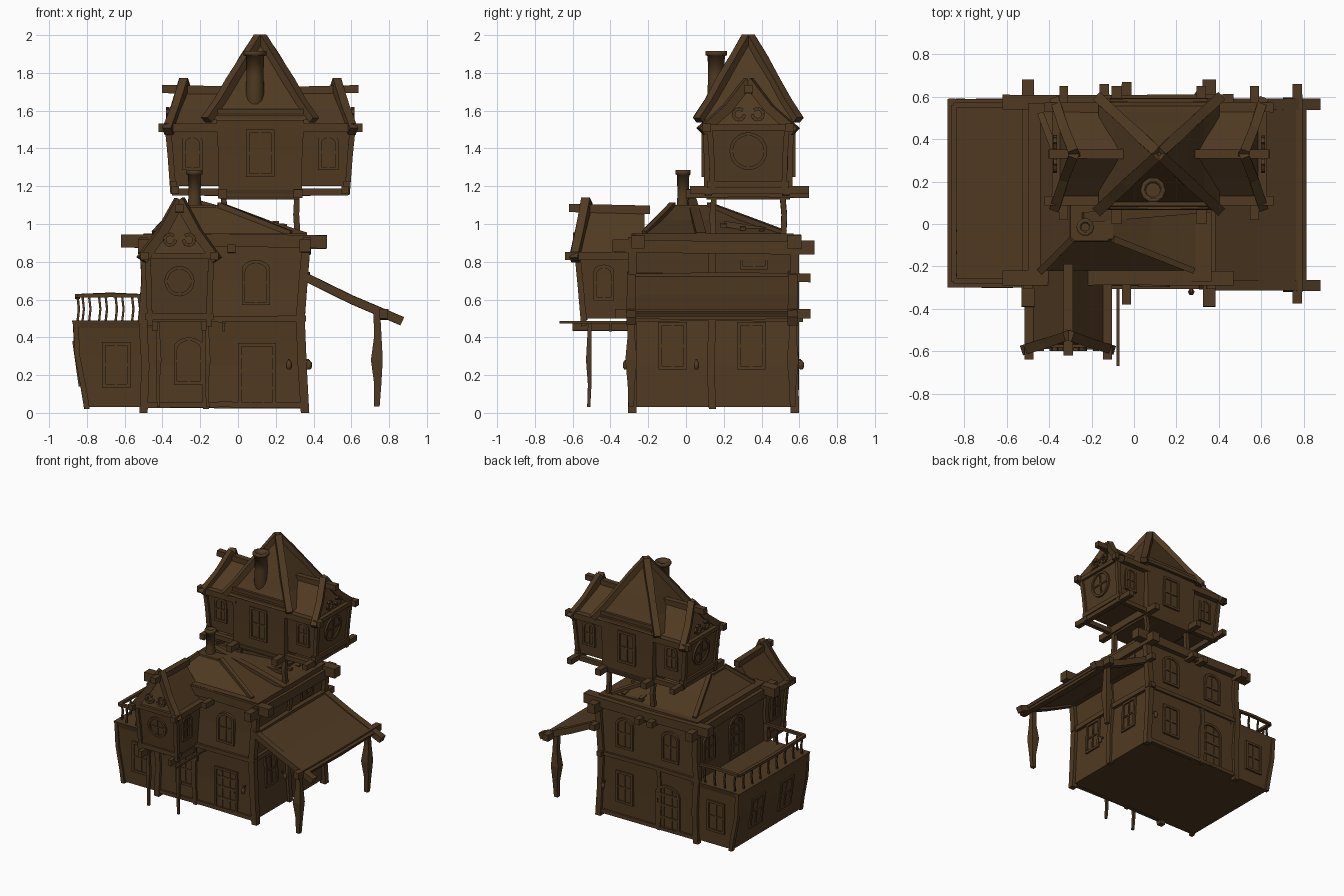
import bpy, bmesh, math, random
from mathutils import Vector as V

if "Cube" in bpy.data.objects:
    bpy.data.objects.remove(bpy.data.objects["Cube"])
random.seed(4)

wood = bpy.data.materials.new("dark brown wood")
wood.diffuse_color = (0.080, 0.042, 0.016, 1)
wood.use_nodes = True
wood.node_tree.nodes["Principled BSDF"].inputs["Base Color"].default_value = wood.diffuse_color


def loft(name, rings, caps=True, smooth=False):
    """Skin a list of equal-length closed rings."""
    bm = bmesh.new()
    vs = [[bm.verts.new(p) for p in r] for r in rings]
    n = len(rings[0])
    for a, b in zip(vs, vs[1:]):
        for i in range(n):
            bm.faces.new((a[i], a[(i + 1) % n], b[(i + 1) % n], b[i]))
    if caps:
        bm.faces.new(vs[0])
        bm.faces.new(vs[-1])
    bmesh.ops.recalc_face_normals(bm, faces=bm.faces)
    for f in bm.faces:
        f.smooth = smooth and len(f.verts) == 4
    me = bpy.data.meshes.new(name)
    bm.to_mesh(me)
    bm.free()
    me.materials.append(wood)
    ob = bpy.data.objects.new(name, me)
    bpy.context.collection.objects.link(ob)
    return ob


def beam(name, pts, w, h=None, taper=None):
    """Square timber swept along a polyline."""
    h = h or w
    pts = [V(p) for p in pts]
    d = (pts[-1] - pts[0]).normalized()
    s = V((1, 0, 0)) if abs(d.z) > 0.95 else d.cross(V((0, 0, 1))).normalized()
    t = s.cross(d)
    rings = []
    for i, p in enumerate(pts):
        k = taper[i] if taper else 1 + random.uniform(-.08, .08)
        rings.append([p + s * a * w * k / 2 + t * b * h * k / 2
                      for a, b in ((-1, -1), (1, -1), (1, 1), (-1, 1))])
    return loft(name, rings)


def sag(a, b, amt=0.008):
    """Three-point slightly crooked path."""
    a, b = V(a), V(b)
    return [a, (a + b) / 2 + V((0, 0, random.uniform(-amt, amt))), b]


def box_rings(name, rows):
    """Rows of (z, x0, x1, y0, y1)."""
    return loft(name, [[(a, c, z), (b, c, z), (b, d, z), (a, d, z)] for z, a, b, c, d in rows])


def tube(name, x, y, rows, n=10):
    return loft(name, [[(x + r * math.cos(i * math.tau / n), y + r * math.sin(i * math.tau / n), z)
                        for i in range(n)] for z, r in rows], smooth=True)


def opening(name, g, u, v, w, h, kind="rect", door=False):
    """Window or door; g maps (u, v, outward) to world."""
    if kind == "round":
        out = [(math.cos(i * math.tau / 20) * w / 2, math.sin(i * math.tau / 20) * w / 2) for i in range(20)]
    elif kind == "arch":
        out = [(-w / 2, -h / 2), (w / 2, -h / 2)]
        out += [(w / 2 * math.cos(i * math.pi / 8), h / 2 - w * .35 + w * .35 * math.sin(i * math.pi / 8))
                for i in range(9)]
    else:
        out = [(-w / 2, -h / 2), (w / 2, -h / 2), (w / 2, h / 2), (-w / 2, h / 2)]
    kx, ky = 1 - .036 / w, 1 - .036 / h

    def ring(a, b, d):
        return [g(u + p * a, v + q * b, d) for p, q in out]
    loft(name + "_frame", [ring(1, 1, -.01), ring(1, 1, .014), ring(kx, ky, .014), ring(kx, ky, -.01)], False)
    loft(name + "_panel", [ring(kx, ky, -.01), ring(kx, ky, .003)])

    def bar(a0, a1, b0, b1):
        loft(name + "_bar", [[g(u + a, v + b, d) for a, b in ((a0, b0), (a1, b0), (a1, b1), (a0, b1))]
                             for d in (0, .010)])
    if door:
        for k in (-.22, .05, .28):
            bar(-w / 2 * kx, w / 2 * kx, k * h - .008, k * h + .008)
        for k in (-.17, .17):
            bar(k * w - .003, k * w + .003, -h / 2, h * .42)
        bar(w * .3, w * .36, -.01, .02)
    else:
        bar(-w / 2 * kx, w / 2 * kx, -.006, .006)
        bar(-.006, .006, -h / 2 * ky, h / 2 * ky)


front = lambda y: (lambda u, v, d: (u, y - d, v))
back = lambda y: (lambda u, v, d: (u, y + d, v))
right = lambda x, k=0: (lambda u, v, d: (x + d + k * v, u, v))
left = lambda x, k=0: (lambda u, v, d: (x - d + k * v, u, v))

# Main house walls, terrace extension
box_rings("main_walls", [(.03, -.48, .35, -.285, .575), (.25, -.49, .34, -.28, .575), (.5, -.5, .325, -.29, .58),
                         (.7, -.49, .34, -.275, .575), (.95, -.5, .365, -.27, .57)])
box_rings("terrace_block", [(.03, -.81, -.45, -.285, .575), (.12, -.825, -.45, -.285, .575), (.3, -.86, -.45, -.285, .575),
                            (.45, -.87, -.45, -.29, .58), (.49, -.88, -.45, -.30, .59)])
for y in (-.285, .575):
    beam("corner_post_left", [(-.5, y, 0), (-.49, y, .25), (-.505, y, .5), (-.49, y, .7), (-.5, y, .93)], .045)
    beam("corner_post_right", [(.355, y, 0), (.34, y, .25), (.33, y, .5), (.345, y, .7), (.365, y, .93)], .045)
    beam("terrace_post", [(-.80, y, .02), (-.815, y, .12), (-.85, y, .3), (-.86, y, .49)], .03)
    beam("floor_band", sag((-.53, y, .5), (.36, y, .5)), .04, .03)
    beam("base_band", sag((-.5, y, .04), (.36, y, .04)), .03, .03)
    beam("middle_post", [(-.17, y, .02), (-.18, y, .25), (-.17, y, .5)], .03)
beam("side_post", [(.35, .14, .02), (.34, .13, .25), (.33, .14, .5), (.35, .14, .9)], .04)
beam("side_band", sag((.33, -.3, .5), (.33, .62, .5)), .04)
# Terrace railing on three sides
rail = [(-.5, -.27), (-.85, -.27), (-.85, .56), (-.5, .56)]
for (x0, y0), (x1, y1), n in zip(rail, rail[1:], (4, 8, 4)):
    beam("terrace_rail", sag((x0, y0, .62), (x1, y1, .62)), .025, .02)
    for i in range(n):
        t = (i + .3) / n
        x, y = x0 + (x1 - x0) * t, y0 + (y1 - y0) * t
        beam("baluster", [(x, y, .48), (x + .008, y, .55), (x, y, .62)], .012)

# Eave beams of the main house
for y in (-.255, .575):
    beam("eave_beam", sag((-.62, y, .91), (.47, y, .905)), .07, .07)
for x in (-.5, .355):
    beam("cross_beam", sag((x, -.39, .885), (x, .68, .875)), .06, .07)
beam("small_joist", sag((-.035, -.38, .87), (-.035, .67, .87)), .045)
beam("small_joist", sag((-.14, .3, .87), (-.14, .66, .87)), .045)
# Main roof: truncated hip with hip timbers, chimney and hatch
box_rings("main_roof", [(.92, -.47, .34, -.25, .55), (.95, -.44, .29, -.22, .52), (1.02, -.37, .08, -.15, .31), (1.10, -.29, -.1, -.07, .12)])
for a, b in (((-.44, -.22), (-.29, -.07)), ((.28, -.22), (-.1, -.07)), ((.29, .52), (-.1, .12)), ((-.44, .52), (-.29, .12))):
    beam("hip_timber", [(*a, .95), ((a[0] + b[0]) / 2, (a[1] + b[1]) / 2, 1.025), (*b, 1.10)], .03)
beam("sloping_ridge", sag((-.24, .03, 1.12), (.36, .08, .94)), .05, .03)
box_rings("chimney_base", [(1.04, -.31, -.11, -.09, .1), (1.10, -.3, -.12, -.08, .09)])
tube("lower_chimney", -.23, -.015, [(1.05, .04), (1.15, .032), (1.26, .034), (1.262, .042), (1.285, .042), (1.287, .025), (1.26, .02)])
for x in (.05, .2):
    beam("hatch_frame", [(x, .2, 1.0), (x, .5, .955)], .03)
for y in (.2, .3, .4, .5):
    beam("hatch_plank", [(.02, y, 1.03 - .15 * y), (.26, y, 1.02 - .15 * y)], .03, .02)

# Lean-to on the right
beam("lean_to_roof", [(.33, .14, .735), (.58, .14, .615), (.81, .14, .52)], .89, .02, [1, 1, 1])
for y in (-.29, .565):
    beam("lean_to_rafter", [(.335, y, .73), (.6, y, .60), (.87, y, .485)], .05, .045)
    beam("lean_to_post", [(.735, y, .035), (.74, y, .15), (.735, y, .28), (.74, y, .4), (.735, y, .54)], .05, None, [.6, .75, 1.25, .8, .7])
beam("lean_to_edge_beam", sag((.77, -.375, .525), (.77, .66, .525)), .05, .055)
beam("lean_to_wall_beam", sag((.36, -.3, .715), (.36, .66, .715)), .04, .045)

# Doors and windows of the main house
opening("front_window", front(-.285), -.26, .275, .16, .25, "arch")
opening("front_door", front(-.285), .10, .205, .20, .33, "rect", True)
opening("front_upper_window", front(-.282), .095, .69, .15, .24, "arch")
opening("terrace_front_window", front(-.287), -.645, .255, .15, .24)
opening("terrace_back_window", back(.577), -.67, .255, .15, .24)
opening("back_window", back(.577), .13, .27, .15, .25)
opening("back_door", back(.577), -.25, .21, .21, .36, "arch", True)
for x in (.13, -.27):
    opening("back_upper_window", back(.577), x, .7, .15, .24, "arch")
for y in (-.07, .345):
    opening("side_window", right(.35, -.045), y, .355, .15, .25)
opening("side_upper_window", right(.345), .36, .82, .15, .12)
opening("terrace_door", left(-.492), .08, .66, .18, .32, "arch", True)
opening("left_upper_window", left(-.492), .42, .70, .15, .22, "arch")
for y in (.33, -.03):
    opening("terrace_side_window", left(-.81, -.14), y, .26, .16, .24)
for p, q in (((.27, -.29), (.27, -.32)), ((.345, .055), (.375, .055)), ((.30, .58), (.30, .61))):
    beam("lantern_arm", [(*p, .28), (*q, .28)], .01)
    tube("lantern", *q, [(.23, .008), (.24, .016), (.265, .016), (.28, .004)], 6)


def gabled(name, f, hw, z0, z1, d0, db, dt, rh, bf, ba, over, wr):
    """Jutting room with gable; f maps (lateral, outward, z) to world."""
    loft(name + "_walls", [[f(-w, d0, z), f(w, d0, z), f(w, d, z), f(-w, d, z)]
                           for z, w, d in ((z0, hw * .92, db), ((z0 + z1) / 2, hw * .95, (db + dt) / 2), (z1, hw, dt))])
    ez, oz = z1 - .02, z1 + rh
    sec = [(-hw - over, ez), (-hw * .55, z1 + rh * .45), (0, oz), (hw * .55, z1 + rh * .45), (hw + over, ez)]
    dd = lambda z: bf + (ba - bf) * (z - ez) / (oz - ez) - .015
    loft(name + "_roof", [[f(w, d0 - .05, z) for w, z in sec], [f(w, dd(z), z) for w, z in sec]])
    for s in (-1, 1):
        beam(name + "_bargeboard", [f(s * (hw + over + .015), bf, ez - .01), f(s * hw * .55, (bf + ba) / 2, z1 + rh * .48),
                                    f(0, ba, oz + .045)], .045, .05)
        beam(name + "_eave_beam", [f(s * (hw + .015), d0, z1 - .01), f(s * (hw + .015), bf + .05, z1 - .01)], .045)
        beam(name + "_corner_post", [f(s * hw * .92, db, z0 - .04), f(s * hw * .95, (db + dt) / 2, (z0 + z1) / 2), f(s * hw, dt, z1)], .03)
        # Curled ornament under the gable
        pts = [(s * (.05 + .03 * math.cos(a)), z1 + rh * .32 + .03 * math.sin(a)) for a in [i * math.pi / 4 for i in range(-4, 4)]]
        for (w0, q0), (w1, q1) in zip(pts, pts[1:]):
            beam(name + "_curl", [f(w0, bf, q0), f(w1, bf, q1)], .018)
    beam(name + "_ridge_beam", [f(0, d0 - .08, oz - .005), f(0, bf + .03, oz + .005)], .045)
    beam(name + "_collar_beam", [f(-hw - .01, dt, z1 - .01), f(hw + .01, dt, z1 - .01)], .03)
    beam(name + "_sill_beam", [f(-hw - .01, db, z0 + .01), f(hw + .01, db, z0 + .01)], .035)
    k = (dt - db) / (z1 - z0)
    opening(name + "_round_window", lambda u, v, d: f(u, db + k * (v - z0) + d, v), 0, z0 + (z1 - z0) * .58, wr * 2, wr * 2, "round")
    for s in (-1, 1):
        opening(name + "_side_window", lambda u, v, d: f(s * (hw * .95 + d), u, v), (d0 + db) / 2 + .03, (z0 + z1) / 2 + .02, .11, .19, "arch")


# Front bay and the two tower wings
gabled("front_bay", lambda w, d, z: (-.31 + w, -d, z), .17, .5, .84, .27, .54, .575, .24, .59, .525, .015, .08)
gabled("right_wing", lambda w, d, z: (.118 + d, .33 + w, z), .205, 1.2, 1.52, .2, .46, .49, .19, .49, .4, .03, .1)
gabled("left_wing", lambda w, d, z: (.118 - d, .33 + w, z), .205, 1.2, 1.52, .2, .46, .49, .19, .49, .4, .03, .1)
for x in (-.44, -.18):
    beam("bay_joist", [(x, -.25, .46), (x, -.60, .46)], .03, .05)
    beam("bay_post", [(x + .02, -.515, .03), (x + .015, -.51, .15), (x + .02, -.515, .28), (x + .015, -.51, .48)], .024, None, [.7, .8, 1.2, .7])
# Hanging sign board
beam("sign_rod", [(-.075, -.28, .48), (-.075, -.67, .48)], .014)
beam("sign_hanger", [(-.075, -.4, .48), (-.075, -.4, .43)], .014)

# Tower core with concave pyramid roof
X, Y = .118, .33
sq = lambda z, a, b: (z, X - a, X + a, Y - b, Y + b)
box_rings("tower_core", [sq(1.13, .205, .22), sq(1.18, .222, .235), sq(1.35, .222, .235), sq(1.61, .235, .245)])
prof = [(1.55, .285, .265), (1.65, .215, .2), (1.76, .15, .14), (1.88, .075, .07), (1.99, .006, .006)]
box_rings("tower_roof", [sq(*p) for p in prof])
for sx in (-1, 1):
    for sy in (-1, 1):
        beam("tower_hip_timber", [(X + sx * a, Y + sy * b, z) for z, a, b in prof], .05, .04)
        beam("tower_post", [(X + sx * .2, Y + sy * .185, .9), (X + sx * .19, Y + sy * .19, 1.05), (X + sx * .195, Y + sy * .18, 1.16)], .03)
    beam("tower_floor_beam", sag((X + sx * .2, 0, 1.16), (X + sx * .2, .65, 1.16)), .045)
    beam("wing_floor_beam", sag((X + sx * .45, .02, 1.18), (X + sx * .45, .65, 1.18)), .04)
    beam("tower_eave_band", sag((X - .23, Y + sx * .245, 1.56), (X + .23, Y + sx * .245, 1.56)), .03)
for y in (.12, .53):
    beam("tower_long_beam", sag((-.35, y, 1.17), (.59, y, 1.17)), .035)
opening("tower_front_window", front(.095), X, 1.375, .15, .25)
opening("tower_back_window", back(.565), X, 1.375, .15, .25)
tube("tower_chimney", .09, .16, [(1.62, .04), (1.68, .05), (1.78, .045), (1.89, .048), (1.892, .06), (1.915, .06), (1.917, .042), (1.88, .035)])
